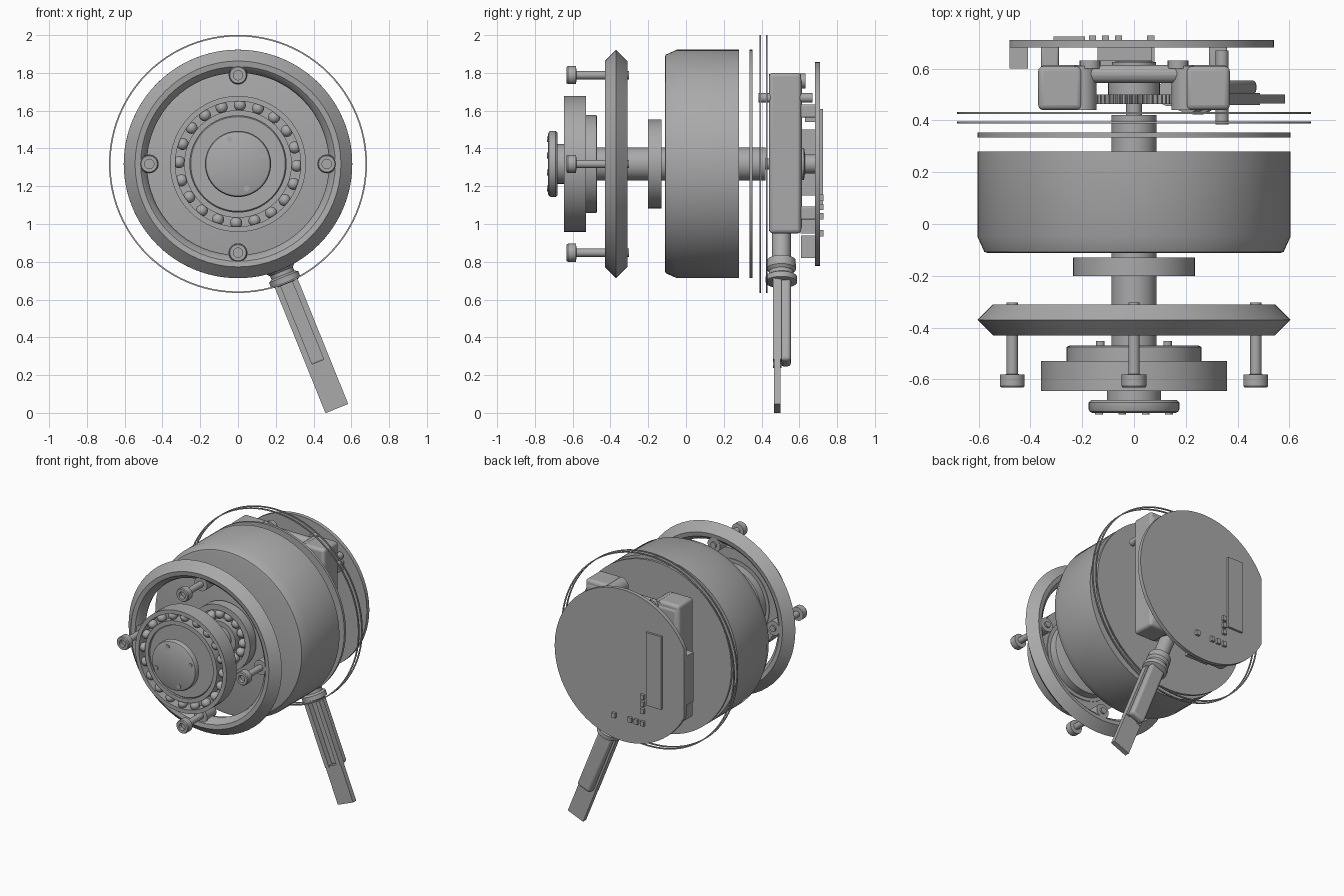
import bpy, bmesh, math
from mathutils import Matrix, Vector

if "Cube" in bpy.data.objects:
    bpy.data.objects.remove(bpy.data.objects["Cube"])

CZ = 1.318                                    # height of the main axle
AXLE = Matrix.Translation((0, 0, CZ)) @ Matrix.Rotation(-math.pi / 2, 4, 'X')
LEG = Matrix.Translation((0, 0, CZ)) @ Matrix.Rotation(math.radians(158), 4, 'Y')

metal = bpy.data.materials.new("plain_grey")
metal.diffuse_color = (0.4, 0.4, 0.4, 1)
metal.use_nodes = True
metal.node_tree.nodes["Principled BSDF"].inputs["Base Color"].default_value = metal.diffuse_color


def finish(bm, name, matrix=Matrix(), bevel=0):
    bmesh.ops.recalc_face_normals(bm, faces=bm.faces[:])
    bm.transform(matrix)
    me = bpy.data.meshes.new(name)
    bm.to_mesh(me)
    bm.free()
    me.materials.append(metal)
    ob = bpy.data.objects.new(name, me)
    bpy.context.collection.objects.link(ob)
    bpy.ops.object.select_all(action='DESELECT')
    ob.select_set(True)
    bpy.context.view_layer.objects.active = ob
    if bevel:
        mod = ob.modifiers.new("soft_edges", 'BEVEL')
        mod.width, mod.segments = bevel, 3
    bpy.ops.object.shade_smooth_by_angle(angle=math.radians(35))
    return ob


def lathe(name, profile, x=0, z=0, matrix=AXLE, n=64, ring=False):
    """Revolve (radius, along-axis) points; ring=True closes the section."""
    bm = bmesh.new()
    loops = [[bm.verts.new((r * math.cos(math.tau * i / n), r * math.sin(math.tau * i / n), a))
              for i in range(n)] for r, a in profile]
    pairs = list(zip(loops, loops[1:]))
    if ring:
        pairs.append((loops[-1], loops[0]))
    else:
        bm.faces.new(loops[0])
        bm.faces.new(loops[-1])
    for a, b in pairs:
        for i in range(n):
            j = (i + 1) % n
            bm.faces.new((a[i], a[j], b[j], b[i]))
    return finish(bm, name, Matrix.Translation((x, 0, z)) @ matrix)


def cyl(name, r, a, b, **kw):
    return lathe(name, [(r, a), (r, b)], **kw)


def tube(name, r0, r1, a, b, **kw):
    return lathe(name, [(r0, a), (r1, a), (r1, b), (r0, b)], ring=True, **kw)


def box(name, x, y, z, matrix=Matrix(), bevel=0):
    bm = bmesh.new()
    bmesh.ops.create_cube(bm, size=1)
    for v in bm.verts:
        v.co = Vector([(lo + hi) / 2 + c * (hi - lo) for c, (lo, hi) in zip(v.co, (x, y, z))])
    return finish(bm, name, matrix, bevel)


def balls(name, count, radius, size, a):
    bm = bmesh.new()
    for i in range(count):
        t = math.tau * (i + 0.1) / count
        bmesh.ops.create_uvsphere(bm, u_segments=16, v_segments=10, radius=size,
                                  matrix=Matrix.Translation((radius * math.cos(t), radius * math.sin(t), a)))
    finish(bm, name, AXLE)


# Front cap with its neck and four small screws
lathe("front_cap", [(0.16, -0.73), (0.17, -0.725), (0.175, -0.715), (0.175, -0.69), (0.165, -0.68),
                    (0.105, -0.68), (0.105, -0.64)])
for x, z in ((-0.045, 0.13), (0.135, 0.045), (-0.135, -0.045), (0.045, -0.13)):
    cyl("cap_screw", 0.015, -0.735, -0.728, x=x, z=z, n=16)

# Front ball bearing and hub
tube("bearing_outer_race", 0.332, 0.36, -0.645, -0.53)
tube("bearing_inner_race", 0.255, 0.285, -0.645, -0.53)
tube("bearing_cage", 0.28, 0.335, -0.56, -0.535)
balls("bearing_balls", 20, 0.312, 0.032, -0.61)
lathe("bearing_hub", [(0.25, -0.635), (0.26, -0.625), (0.26, -0.475), (0.25, -0.47)])
for x in (-0.13, 0.13):
    cyl("hub_screw", 0.017, -0.475, -0.452, x=x, n=16)

# Retaining ring with bosses and four socket bolts
lathe("retaining_ring", [(0.545, -0.43), (0.605, -0.37), (0.545, -0.31), (0.515, -0.315),
                         (0.49, -0.34), (0.482, -0.37), (0.49, -0.4), (0.515, -0.425)], ring=True)
for k in range(4):
    x, z = 0.47 * math.cos(k * math.pi / 2), 0.47 * math.sin(k * math.pi / 2)
    tube("ring_boss", 0.022, 0.05, -0.42, -0.315, x=x, z=z, n=24)
    cyl("bolt_shank", 0.022, -0.6, -0.303, x=x, z=z, n=20)
    lathe("bolt_head", [(0.025, -0.605), (0.025, -0.632), (0.043, -0.632), (0.048, -0.625),
                        (0.048, -0.582), (0.022, -0.58)], x=x, z=z, n=24)

# Main axle and the small roller bearing
cyl("axle", 0.087, -0.48, 0.42)
tube("small_outer_race", 0.195, 0.235, -0.2, -0.13)
tube("small_inner_race", 0.085, 0.12, -0.2, -0.13)
tube("small_bearing_web", 0.115, 0.2, -0.15, -0.135)
balls("small_bearing_balls", 14, 0.157, 0.032, -0.165)

# Drum body and its rear cover
lathe("drum", [(0.565, -0.112), (0.578, -0.108), (0.605, -0.048), (0.605, 0.28)], n=96)
cyl("rear_cover", 0.605, 0.335, 0.353, n=96)

# Two thin hoops
for y in (0.392, 0.428):
    tube("seal_hoop", 0.675, 0.683, y - 0.004, y + 0.004, n=96)

# Gear with fine teeth
bm = bmesh.new()
teeth = 48
prof = [bm.verts.new((r * math.cos(math.tau * (i + f) / teeth), r * math.sin(math.tau * (i + f) / teeth), 0.463))
        for i in range(teeth) for f, r in ((0, 0.15), (0.25, 0.167), (0.5, 0.167), (0.75, 0.15))]
face = bm.faces.new(prof)
ext = bmesh.ops.extrude_face_region(bm, geom=[face])
bmesh.ops.translate(bm, vec=(0, 0, 0.037), verts=[v for v in ext["geom"] if isinstance(v, bmesh.types.BMVert)])
finish(bm, "gear", AXLE)
cyl("gear_collar", 0.1, 0.5, 0.55, n=32)
cyl("gear_spindle", 0.03, 0.4, 0.47, n=24)
lathe("spindle_nut", [(0.085, 0.6), (0.085, 0.625), (0.05, 0.63), (0.05, 0.69)], n=32)

# Motor bracket: back plate, side walls and corner bosses
box("bracket_plate", (-0.37, 0.37), (0.545, 0.615), (0.96, 1.78), bevel=0.03)
for s in (-1, 1):
    xs = sorted((s * 0.2, s * 0.37))
    box("bracket_wall", xs, (0.44, 0.61), (0.95, 1.8), bevel=0.02)
    for dz in (-0.3, 0.42):
        cyl("bracket_boss", 0.055, 0.44, 0.61, x=s * 0.2, z=dz, n=24)
    cyl("bracket_screw", 0.04, 0.6, 0.632, x=s * 0.17, z=0.44, n=20)
    for dz in (-0.26, 0.28):
        box("board_post", sorted((s * 0.29, s * 0.36)), (0.6, 0.69), (CZ + dz - 0.035, CZ + dz + 0.035), bevel=0.01)
cyl("guide_pin", 0.025, 0.385, 0.67, x=0.34, z=0.35, n=20)

# Circuit board: disc cut flat on one side
bm = bmesh.new()
start = math.acos(-0.48 / 0.54)
rim = [bm.verts.new((0.54 * math.cos(t), 0.54 * math.sin(t), 0.682))
       for t in (-start + 2 * start * i / 80 for i in range(81))]
ext = bmesh.ops.extrude_face_region(bm, geom=[bm.faces.new(rim)])
bmesh.ops.translate(bm, vec=(0, 0, 0.028), verts=[v for v in ext["geom"] if isinstance(v, bmesh.types.BMVert)])
finish(bm, "circuit_board", AXLE)
box("board_strip", (-0.31, -0.19), (0.7, 0.725), (1.09, 1.61))
for x, z in ((-0.16, 1.14), (-0.16, 1.09), (-0.16, 1.04), (-0.16, 0.95), (-0.11, 0.95), (-0.06, 0.95), (0.065, 0.95)):
    box("board_chip", (x - 0.014, x + 0.014), (0.7, 0.728), (z - 0.017, z + 0.017))
box("board_connector", (-0.48, -0.41), (0.6, 0.69), (1.15, 1.5))
box("lower_component", (-0.14, 0.07), (0.605, 0.69), (0.95, 1.04))
box("lower_socket", (-0.1, 0.08), (0.61, 0.69), (0.82, 0.94))
box("upper_component", (-0.14, 0.07), (0.63, 0.69), (1.54, 1.62))

# Lever: stem, collar, slotted plate and rear channel
STEM = Matrix.Translation((0, 0.505, 0)) @ LEG
lathe("lever_collar", [(0.05, 0.36), (0.05, 0.545), (0.075, 0.55), (0.078, 0.6), (0.065, 0.615),
                       (0.065, 0.635), (0.083, 0.645), (0.083, 0.675), (0.06, 0.685)], matrix=STEM, n=40)
for s in (-1, 1):
    box("lever_rail", sorted((s * 0.033, s * 0.065)), (0.46, 0.505), (0.66, 1.14), LEG)
box("lever_blade", (-0.065, 0.065), (0.465, 0.5), (1.13, 1.397), LEG)
box("lever_channel", (-0.055, 0.055), (0.5, 0.555), (0.66, 1.14), LEG, bevel=0.018)
